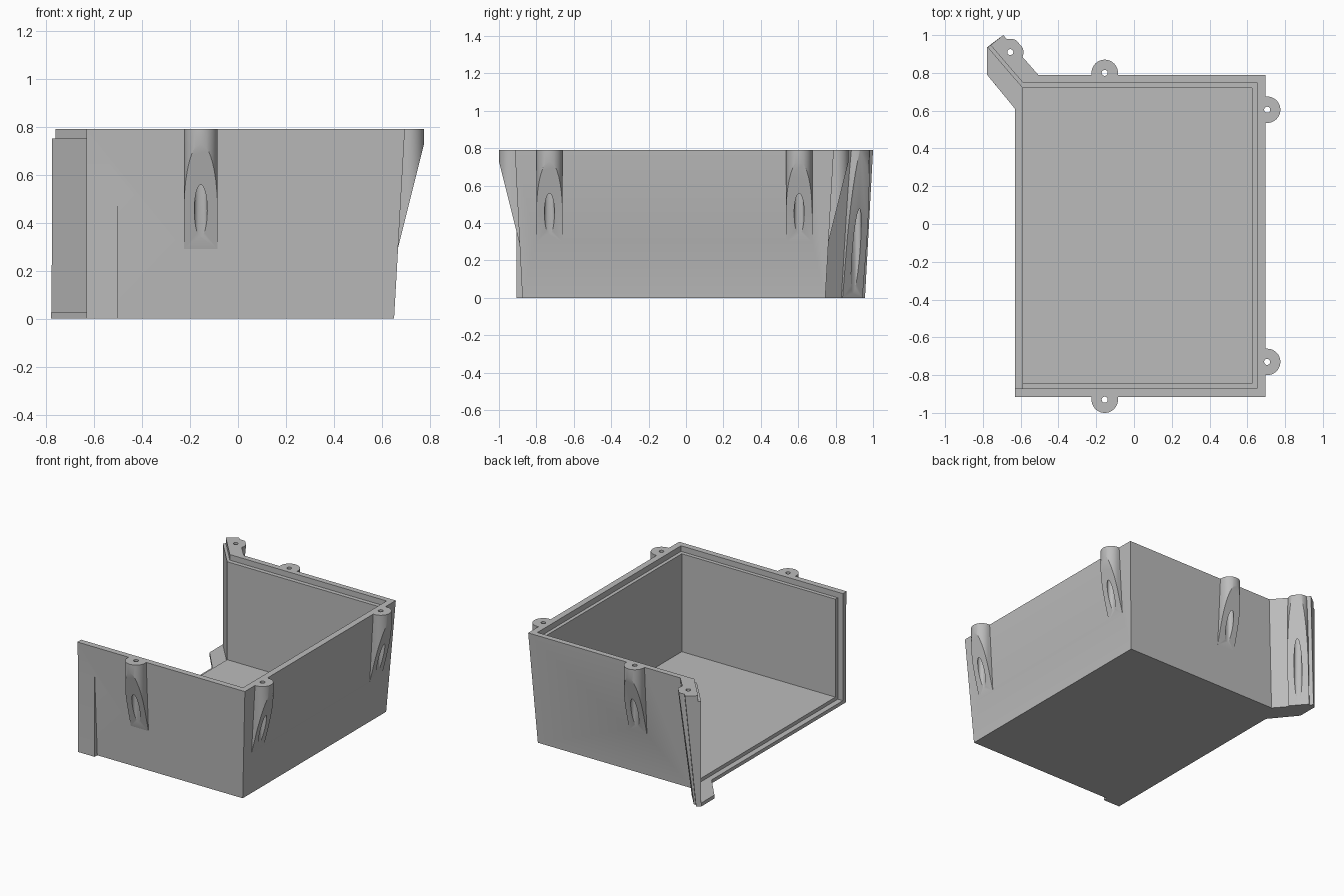
import bpy, bmesh, math
from mathutils import Vector

if "Cube" in bpy.data.objects:
    bpy.data.objects.remove(bpy.data.objects["Cube"])

grey = bpy.data.materials.new("plain_grey")
grey.diffuse_color = (0.5, 0.5, 0.5, 1)
grey.use_nodes = True
grey.node_tree.nodes["Principled BSDF"].inputs["Base Color"].default_value = grey.diffuse_color


def loft(name, low, high, z0, z1, cut=None):
    """Solid between two outlines; cut = (point, normal) slices off one side."""
    bm = bmesh.new()
    a = [bm.verts.new((x, y, z0)) for x, y in low]
    b = [bm.verts.new((x, y, z1)) for x, y in high]
    n = len(a)
    bm.faces.new(a[::-1])
    bm.faces.new(b)
    for i in range(n):
        j = (i + 1) % n
        bm.faces.new((a[i], a[j], b[j], b[i]))
    if cut:
        geom = bm.verts[:] + bm.edges[:] + bm.faces[:]
        r = bmesh.ops.bisect_plane(bm, geom=geom, plane_co=cut[0], plane_no=cut[1], clear_outer=True)
        edges = [e for e in r["geom_cut"] if isinstance(e, bmesh.types.BMEdge)]
        bmesh.ops.holes_fill(bm, edges=edges, sides=0)
    bmesh.ops.recalc_face_normals(bm, faces=bm.faces[:])
    me = bpy.data.meshes.new(name)
    bm.to_mesh(me)
    bm.free()
    me.materials.append(grey)
    ob = bpy.data.objects.new(name, me)
    bpy.context.collection.objects.link(ob)
    return ob


def combine(target, tool, op):
    """Apply a boolean and discard the tool."""
    bpy.context.view_layer.objects.active = target
    m = target.modifiers.new("bool", 'BOOLEAN')
    m.operation, m.object, m.solver = op, tool, 'EXACT'
    bpy.ops.object.modifier_apply(modifier=m.name)
    bpy.data.objects.remove(tool)


def circle(x, y, r, n=32):
    return [(x + r * math.cos(2 * math.pi * i / n), y + r * math.sin(2 * math.pi * i / n)) for i in range(n)]


TOP = 0.79
# Tapered outer shell, with the angled wing and floor tongue at the back left
low = [(-0.63, -0.875), (0.65, -0.875), (0.65, 0.745), (-0.565, 0.745),
       (-0.75, 0.957), (-0.778, 0.935), (-0.778, 0.79), (-0.63, 0.61)]
high = [(-0.63, -0.915), (0.695, -0.915), (0.695, 0.79), (-0.507, 0.79),
        (-0.692, 1.0), (-0.775, 0.935), (-0.775, 0.79), (-0.63, 0.61)]
body = loft("open_box", low, high, 0, TOP)

# Thickened front wall beside the opening
pad = [(-0.63, -0.905), (-0.5, -0.905), (-0.5, -0.86), (-0.63, -0.86)]
combine(body, loft("pad", pad, pad, 0, 0.6), 'UNION')

# Screw bosses: x, y, outward angle, bottom, slant height at centre, slant slope
wing = math.atan2(0.652, 0.758)
bosses = [(-0.155, 0.80, math.pi / 2, 0.29, 0.45, 0.25),
          (-0.155, -0.93, -math.pi / 2, 0.29, 0.45, 0.25),
          (0.705, 0.605, 0, 0.29, 0.45, 0.25),
          (0.705, -0.73, 0, 0.29, 0.45, 0.25),
          (-0.655, 0.91, wing, 0, 0.25, 0.12)]
for x, y, ang, z0, zc, slope in bosses:
    c, s = math.cos(ang), math.sin(ang)
    uv = [(-0.05, -0.07)]
    uv += [(0.07 * math.cos(t), 0.07 * math.sin(t)) for t in
           (math.pi * (i / 20 - 0.5) for i in range(21))]
    uv += [(-0.05, 0.07)]
    shape = [(x + u * c - v * s, y + u * s + v * c) for u, v in uv]
    plane = (Vector((x, y, zc)), Vector((c, s, -slope)).normalized())
    combine(body, loft("boss", shape, shape, z0, TOP, plane), 'UNION')

# Main cavity
cavity = [(-1.2, -0.845), (0.625, -0.845), (0.625, 0.72), (-0.59, 0.72), (-0.981, 1.175), (-1.2, 1.175)]
combine(body, loft("cavity", cavity, cavity, 0.05, 1), 'DIFFERENCE')
# Ledge around the top rim
rim = [(-1.2, -0.872), (0.65, -0.872), (0.65, 0.75), (-0.59, 0.75), (-0.981, 1.205), (-1.2, 1.205)]
combine(body, loft("rim", rim, rim, 0.75, 1.1), 'DIFFERENCE')
# Rebate along the open left side
rebate = [(-1.3, -0.872), (-0.59, -0.872), (-0.59, 0.72), (-0.981, 1.175), (-1.3, 1.175)]
combine(body, loft("rebate", rebate, rebate, 0.025, 1.2), 'DIFFERENCE')

# Screw holes with a wide bore from below
for x, y, *_ in bosses:
    hole, bore = circle(x, y, 0.016), circle(x, y, 0.027)
    combine(body, loft("bore", bore, bore, -0.1, 0.68), 'DIFFERENCE')
    combine(body, loft("hole", hole, hole, 0.6, 0.9), 'DIFFERENCE')

bpy.ops.object.select_all(action='DESELECT')
body.select_set(True)
bpy.context.view_layer.objects.active = body
bpy.ops.object.shade_smooth_by_angle(angle=math.radians(25))
